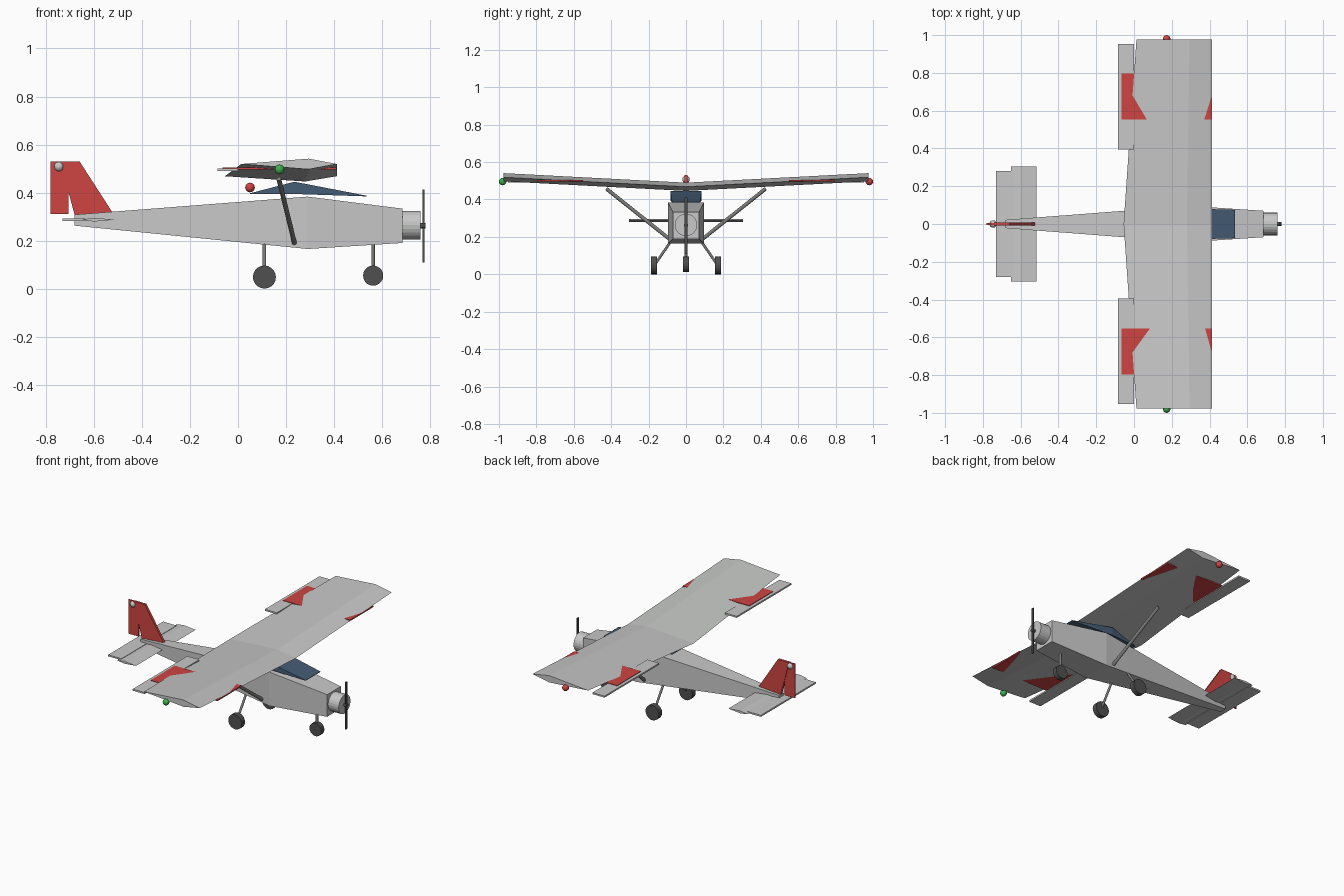
import bpy
import bmesh
from mathutils import Vector

default = bpy.data.objects.get("Cube")
if default:
    bpy.data.objects.remove(default)


def material(name, r, g, b):
    mat = bpy.data.materials.new(name)
    mat.use_nodes = True
    mat.diffuse_color = (r, g, b, 1)
    mat.node_tree.nodes["Principled BSDF"].inputs["Base Color"].default_value = (r, g, b, 1)
    return mat


GREY = material("light_grey", 0.57, 0.58, 0.57)
RED = material("red", 0.62, 0.06, 0.055)
GLASS = material("blue_glass", 0.06, 0.11, 0.18)
STEEL = material("steel_grey", 0.2, 0.2, 0.19)
RUBBER = material("dark_rubber", 0.08, 0.08, 0.08)
GREEN = material("green_light", 0.05, 0.42, 0.08)


def finish(name, bm, mat, smooth=False):
    bmesh.ops.recalc_face_normals(bm, faces=bm.faces)
    mesh = bpy.data.meshes.new(name)
    bm.to_mesh(mesh)
    bm.free()
    mesh.materials.append(mat)
    obj = bpy.data.objects.new(name, mesh)
    bpy.context.collection.objects.link(obj)
    if smooth:
        mesh.shade_smooth()
    return obj


def loft(name, sections, mat):
    """Skin a row of matching closed sections and cap both ends."""
    bm = bmesh.new()
    rings = [[bm.verts.new(p) for p in s] for s in sections]
    n = len(rings[0])
    for a, b in zip(rings, rings[1:]):
        for i in range(n):
            j = (i + 1) % n
            bm.faces.new((a[i], a[j], b[j], b[i]))
    bm.faces.new(rings[0])
    bm.faces.new(rings[-1])
    return finish(name, bm, mat)


def body(name, stations, mat):
    """Loft of rectangles along x: (x, half width, bottom, top)."""
    return loft(name, [[(x, -w, lo), (x, w, lo), (x, w, hi), (x, -w, hi)]
                       for x, w, lo, hi in stations], mat)


def box(name, xs, ys, zs, mat):
    return loft(name, [[(x, ys[0], zs[0]), (x, ys[1], zs[0]),
                        (x, ys[1], zs[1]), (x, ys[0], zs[1])] for x in xs], mat)


def side_plate(name, outline, half, mat):
    return loft(name, [[(x, y, z) for x, z in outline] for y in (-half, half)], mat)


def rod(name, start, end, radius, mat, sides=12):
    a, b = Vector(start), Vector(end)
    axis = b - a
    bm = bmesh.new()
    bmesh.ops.create_cone(bm, cap_ends=True, segments=sides, radius1=radius,
                          radius2=radius, depth=axis.length)
    turn = axis.to_track_quat("Z", "Y").to_matrix()
    for v in bm.verts:
        v.co = turn @ v.co + (a + b) / 2
    return finish(name, bm, mat)


def ball(name, centre, mat, radius=0.02):
    bm = bmesh.new()
    bmesh.ops.create_uvsphere(bm, u_segments=16, v_segments=10, radius=radius)
    bmesh.ops.translate(bm, verts=bm.verts, vec=centre)
    return finish(name, bm, mat, smooth=True)


# Fuselage, engine and propeller
body("fuselage", [(-0.68, 0.022, 0.262, 0.308), (0.29, 0.096, 0.165, 0.383),
                  (0.685, 0.07, 0.19, 0.333)], GREY)
rod("engine_cowl", (0.68, 0, 0.264), (0.76, 0, 0.264), 0.06, GREY, 24)
rod("propeller_hub", (0.755, 0, 0.262), (0.78, 0, 0.262), 0.011, RUBBER)
box("propeller", (0.769, 0.776), (-0.008, 0.008), (0.109, 0.412), RUBBER)

# Cabin glass
body("canopy", [(0.05, 0.07, 0.394, 0.397), (0.235, 0.084, 0.394, 0.445),
                (0.535, 0.075, 0.384, 0.387)], GLASS)


# Wing with dihedral and a diamond section
def wing_section(y, rear, mid, z):
    return [(rear, y, z), (mid, y, z + 0.022), (0.412, y, z), (mid, y, z - 0.022)]


loft("wing", [wing_section(-0.977, 0.013, 0.294, 0.519),
              wing_section(0, -0.055, 0.28, 0.468),
              wing_section(0.977, 0.013, 0.294, 0.519)], GREY)

# Parts on both sides
for side, s, light in (("left", 1, RED), ("right", -1, GREEN)):
    box(side + "_aileron", (-0.085, 0), (s * 0.395, s * 0.952), (0.49, 0.5), GREY)
    box(side + "_wing_marking", (-0.065, 0.411), (s * 0.552, s * 0.796), (0.495, 0.5035), RED)
    ball(side + "_tip_light", (0.173, s * 0.98, 0.496), light)
    rod(side + "_wing_strut", (0.17, s * 0.425, 0.457), (0.235, s * 0.09, 0.19), 0.01, STEEL)
    rod(side + "_gear_leg", (0.11, s * 0.065, 0.2), (0.11, s * 0.168, 0.05), 0.007, STEEL)
    rod(side + "_main_wheel", (0.11, s * 0.154, 0.048), (0.11, s * 0.187, 0.048), 0.048, RUBBER, 20)

# Nose gear
rod("nose_leg", (0.563, 0, 0.055), (0.563, 0, 0.22), 0.008, STEEL)
rod("nose_wheel", (0.563, -0.016, 0.054), (0.563, 0.016, 0.054), 0.042, RUBBER, 20)

# Tail surfaces
loft("stabilizer", [[(-0.515, y, 0.287), (-0.6, y, 0.295), (-0.65, y, 0.287), (-0.6, y, 0.279)]
                    for y in (-0.304, 0.304)], GREY)
box("elevator", (-0.73, -0.635), (-0.28, 0.28), (0.282, 0.292), GREY)
side_plate("fin", [(-0.515, 0.305), (-0.66, 0.53), (-0.74, 0.53), (-0.68, 0.305)], 0.008, RED)
box("rudder", (-0.78, -0.707), (-0.004, 0.004), (0.31, 0.53), RED)
ball("tail_light", (-0.746, 0, 0.508), GREY)
ball("cabin_beacon", (0.05, 0, 0.421), RED)
